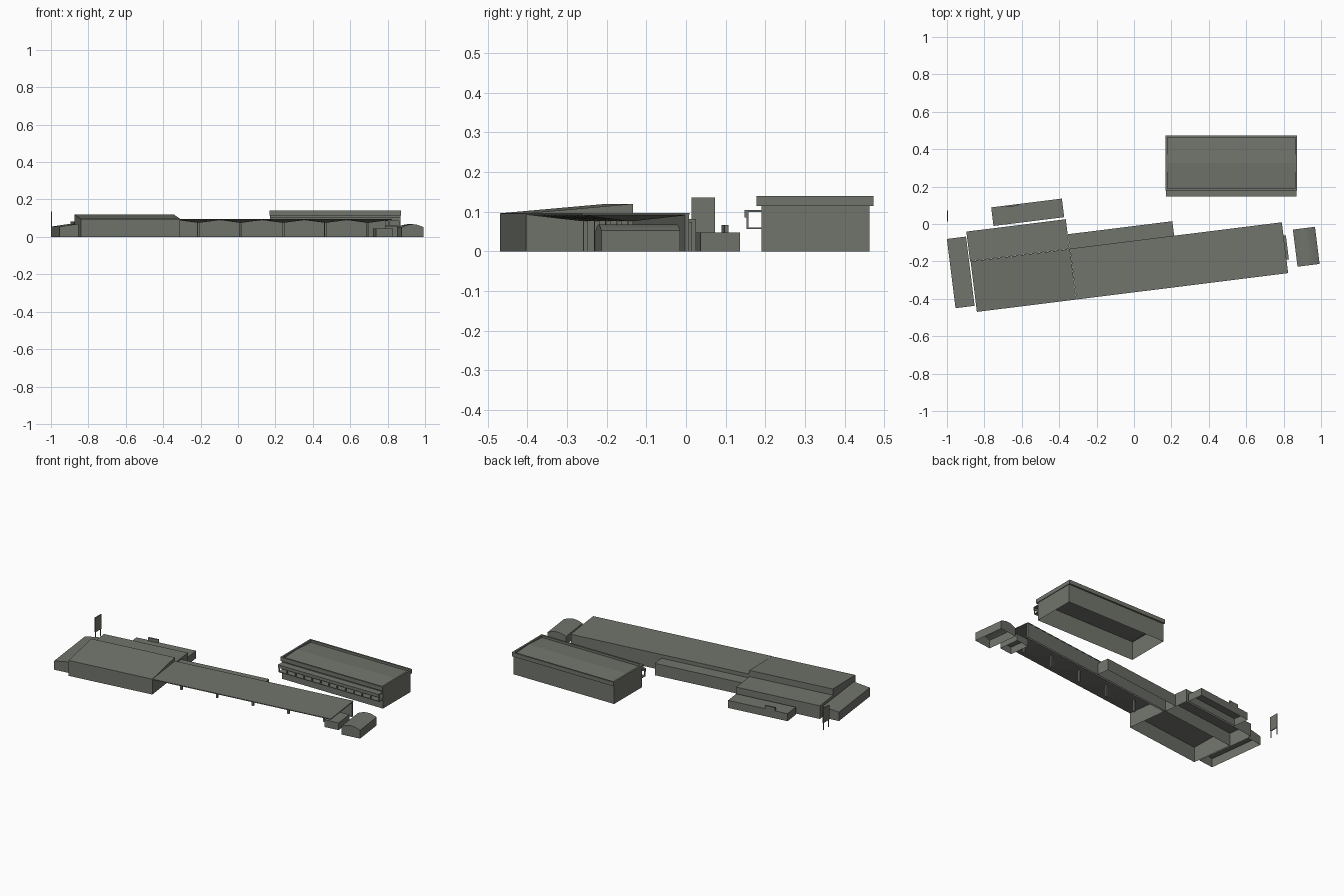
import bpy, bmesh, math
from mathutils import Matrix

if "Cube" in bpy.data.objects:
    bpy.data.objects.remove(bpy.data.objects["Cube"])

mat = bpy.data.materials.new("olive grey")
mat.diffuse_color = (0.165, 0.175, 0.15, 1)
mat.use_nodes = True
mat.node_tree.nodes["Principled BSDF"].inputs["Base Color"].default_value = mat.diffuse_color

# Station frame: u runs along the platform, v runs towards the back
STATION = Matrix.Translation((-0.84, -0.47, 0)) @ Matrix.Rotation(math.radians(7.1), 4, 'Z')
WORLD = Matrix.Identity(4)


def finish(name, bm, frame):
    bmesh.ops.recalc_face_normals(bm, faces=bm.faces[:])
    low = [f for f in bm.faces if all(v.co.z < 1e-5 for v in f.verts)]
    bmesh.ops.delete(bm, geom=low, context='FACES_ONLY')  # shells are open below
    bm.transform(frame)
    me = bpy.data.meshes.new(name)
    bm.to_mesh(me)
    bm.free()
    me.materials.append(mat)
    ob = bpy.data.objects.new(name, me)
    bpy.context.collection.objects.link(ob)
    return ob


def add_box(bm, x, y, z):
    m = Matrix.Translation(((x[0] + x[1]) / 2, (y[0] + y[1]) / 2, (z[0] + z[1]) / 2))
    m = m @ Matrix.Diagonal((x[1] - x[0], y[1] - y[0], z[1] - z[0], 1))
    bmesh.ops.create_cube(bm, size=1, matrix=m)


def box(name, x, y, z, frame=STATION):
    bm = bmesh.new()
    add_box(bm, x, y, z)
    return finish(name, bm, frame)


def extrude(name, pts, axis, a, b, frame=STATION):
    """Prism from a profile of (horizontal, z) points swept along 'u' or 'v'."""
    bm = bmesh.new()
    rings = []
    for s in (a, b):
        rings.append([bm.verts.new((s, h, z) if axis == 'u' else (h, s, z)) for h, z in pts])
    n = len(pts)
    bm.faces.new(rings[0])
    bm.faces.new(rings[1])
    for i in range(n):
        j = (i + 1) % n
        bm.faces.new((rings[0][i], rings[0][j], rings[1][j], rings[1][i]))
    return finish(name, bm, frame)


# Main hall with sloping roof, lower rear hall and lean-to wings
extrude("main_hall", [(0, 0), (0.272, 0), (0.272, 0.12), (0, 0.096)], 'u', 0, 0.535)
box("rear_hall", (-0.003, 0.533), (0.273, 0.433), (0, 0.082))
extrude("side_wing", [(-0.111, 0), (-0.008, 0), (-0.008, 0.07), (-0.111, 0.055)], 'v', 0.034, 0.407)
box("rear_annex", (0.145, 0.526), (0.445, 0.545), (0, 0.047))
box("rear_annex_upstand", (0.225, 0.29), (0.536, 0.545), (0.047, 0.067))

# Platform canopy: flat roof, folded soffit and a row of columns
U0, U1, DEPTH, BAYS = 0.536, 1.677, 0.274, 5
box("canopy_roof", (U0, U1), (0, DEPTH), (0.092, 0.097))
pitch = (U1 - U0) / BAYS
soffit, columns = bmesh.new(), bmesh.new()
for i in range(BAYS):
    a, b = U0 + i * pitch, U0 + (i + 1) * pitch
    c, mid, r = (a + b) / 2, DEPTH / 2, 0.006
    rim = [soffit.verts.new(p) for p in ((a, 0, .092), (b, 0, .092), (b, DEPTH, .092), (a, DEPTH, .092))]
    cap = [soffit.verts.new((c + r * su, mid + r * sv, 0.076))
           for su, sv in ((-1, -1), (1, -1), (1, 1), (-1, 1))]
    for k in range(4):
        m = (k + 1) % 4
        soffit.faces.new((rim[k], rim[m], cap[m], cap[k]))
    add_box(columns, (c - r, c + r), (mid - r, mid + r), (0, 0.078))
finish("canopy_soffit", soffit, STATION)
finish("canopy_columns", columns, STATION)
box("canopy_back_wall", (U0, U1 - 0.002), (DEPTH - 0.012, DEPTH - 0.001), (0, 0.092))
box("canopy_rear_annex", (0.534, 1.097), (DEPTH, 0.352), (0, 0.074))

# Small buildings at the far end
box("kiosk", (1.6, 1.69), (0.072, 0.202), (0, 0.045))
arc = []
for i in range(9):
    t = i / 8
    arc.append((1.85 - 0.119 * t, 0.052 + 0.016 * math.sin(math.pi * t)))
extrude("barrel_roof_hut", [(1.731, 0), (1.85, 0)] + arc, 'v', 0.028, 0.228)

# Separate block with raised parapet and shallow roof
BX = (0.172, 0.868)
bm = bmesh.new()
add_box(bm, BX, (0.19, 0.463), (0, 0.12))
top = [f for f in bm.faces if f.normal.z > 0.9 or f.calc_center_median().z > 0.11]
bmesh.ops.delete(bm, geom=top, context='FACES_ONLY')
finish("block_walls", bm, WORLD)
bm = bmesh.new()
X, Y, T = (0.168, 0.872), (0.178, 0.473), 0.011
for y in ((Y[0], Y[0] + T), (Y[1] - T, Y[1])):
    add_box(bm, X, y, (0.115, 0.14))
for x in ((X[0], X[0] + T), (X[1] - T, X[1])):
    add_box(bm, x, (Y[0] + T, Y[1] - T), (0.115, 0.14))
finish("block_parapet", bm, WORLD)
extrude("block_roof", [(0.188, 0.118), (0.463, 0.118), (0.463, 0.126), (0.325, 0.135), (0.188, 0.126)],
        'u', 0.176, 0.864, WORLD)

# Gallery along the block's front
bm = bmesh.new()
add_box(bm, BX, (0.153, 0.19), (0.056, 0.06))
add_box(bm, BX, (0.148, 0.19), (0.099, 0.104))
add_box(bm, BX, (0.148, 0.153), (0.085, 0.099))
n = 12
for i in range(n + 1):
    x = BX[0] + (BX[1] - BX[0] - 0.006) * i / n
    add_box(bm, (x, x + 0.006), (0.153, 0.158), (0.06, 0.099))
finish("block_gallery", bm, WORLD)

# Roadside board on two posts
box("board_panel", (-1.0, -0.994), (0.014, 0.073), (0.045, 0.136), WORLD)
bm = bmesh.new()
for y in (0.016, 0.067):
    add_box(bm, (-0.999, -0.995), (y, y + 0.004), (0, 0.046))
finish("board_posts", bm, WORLD)
